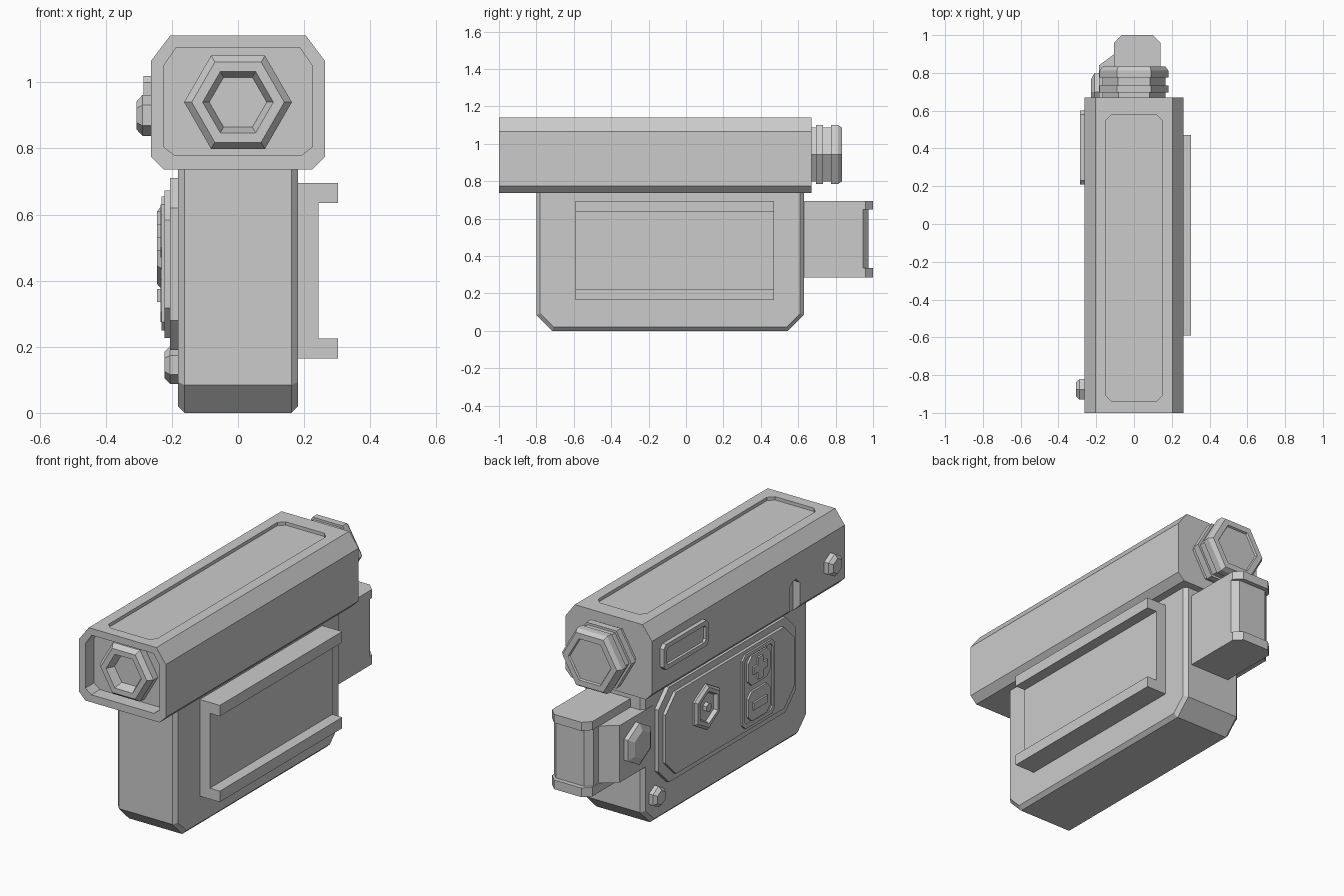
import bpy, math
from mathutils import Vector

default = bpy.data.objects.get("Cube")
if default:
    bpy.data.objects.remove(default, do_unlink=True)

GREY = (0.6, 0.6, 0.6, 1.0)
grey = bpy.data.materials.new("plain grey")
grey.use_nodes = True
grey.diffuse_color = GREY
grey.node_tree.nodes["Principled BSDF"].inputs["Base Color"].default_value = GREY


def rect(a0, b0, a1, b1, low=0, high=None):
    """Rectangle outline with cut corners; low and high are corner cuts (number or pair)."""
    high = low if high is None else high
    lo = low if isinstance(low, tuple) else (low, low)
    hi = high if isinstance(high, tuple) else (high, high)
    pts = [(a0 + lo[0], b0), (a1 - lo[0], b0), (a1, b0 + lo[1]), (a1, b1 - hi[1]),
           (a1 - hi[0], b1), (a0 + hi[0], b1), (a0, b1 - hi[1]), (a0, b0 + lo[1])]
    return [p for i, p in enumerate(pts) if p != pts[i - 1]]


def hexa(a, b, r, turn=0):
    return [(a + r * math.cos(math.radians(60 * i + turn)),
             b + r * math.sin(math.radians(60 * i + turn))) for i in range(6)]


def stack(name, axis, layers):
    """Closed solid joining equal-length outlines placed at depths along an axis."""
    place = {"x": lambda d, a, b: (d, a, b),
             "y": lambda d, a, b: (a, d, b),
             "z": lambda d, a, b: (a, b, d)}[axis]
    n = len(layers[0][1])
    verts = [place(d, a, b) for d, outline in layers for a, b in outline]
    faces = [tuple(range(n)), tuple(range(len(verts) - n, len(verts)))]
    for k in range(len(layers) - 1):
        for i in range(n):
            j = (i + 1) % n
            faces.append((k * n + i, k * n + j, k * n + n + j, k * n + n + i))
    mesh = bpy.data.meshes.new(name)
    mesh.from_pydata(verts, [], faces)
    mesh.materials.append(grey)
    obj = bpy.data.objects.new(name, mesh)
    bpy.context.collection.objects.link(obj)
    # consistent outward normals
    import bmesh
    bm = bmesh.new()
    bm.from_mesh(mesh)
    bmesh.ops.recalc_face_normals(bm, faces=bm.faces)
    bm.to_mesh(mesh)
    bm.free()
    return obj


def cut(target, cutter):
    """Subtract the cutter and remove it."""
    cutter.hide_render = True
    mod = target.modifiers.new("cut", "BOOLEAN")
    mod.operation, mod.solver, mod.object = "DIFFERENCE", "EXACT", cutter
    bpy.context.view_layer.update()
    graph = bpy.context.evaluated_depsgraph_get()
    mesh = bpy.data.meshes.new_from_object(target.evaluated_get(graph))
    target.modifiers.clear()
    target.data = mesh
    bpy.data.objects.remove(cutter, do_unlink=True)


def bolt(name, y, z, r, x0, x1, turn=30):
    """Hexagonal bolt head with a bevelled rim, facing -x."""
    stack(name, "x", [(x0 + 0.02, hexa(y, z, r, turn)),
                      (x1 + 0.018, hexa(y, z, r, turn)),
                      (x1, hexa(y, z, r * 0.68, turn))])


def tray(name, box, corner, x0, x1, wall, depth):
    """Raised frame with a sunken floor, facing -x."""
    y0, z0, y1, z1 = box
    outer = rect(y0, z0, y1, z1, corner)
    inner = rect(y0 + wall, z0 + wall, y1 - wall, z1 - wall, corner * 0.7)
    stack(name, "x", [(x0, outer), (x1, outer), (x1, inner), (x1 + depth, inner)])


# Upper housing with a sunken front, a top panel and a side slot
shell = rect(-0.263, 0.737, 0.263, 1.142, (0.038, 0.038), (0.058, 0.077))
mouth = rect(-0.225, 0.778, 0.225, 1.105, (0.035, 0.027), (0.038, 0.055))
housing = stack("upper_housing", "y", [(0.67, shell), (-1, shell), (-1, mouth), (-0.925, mouth)])
cut(housing, stack("panel_cutter", "z", [(d, rect(-0.147, -0.94, 0.147, 0.58, 0.03))
                                         for d in (1.124, 1.3)]))
cut(housing, stack("slot_cutter", "x", [(d, rect(-0.61, 0.7, -0.52, 0.93, 0, 0.03))
                                        for d in (-0.4, -0.222)]))

# Front hexagonal nozzle
stack("front_nozzle", "y", [(d, hexa(0, 0.94, r)) for d, r in
      [(-0.9, 0.163), (-0.965, 0.163), (-0.99, 0.14), (-0.99, 0.107), (-0.945, 0.087)]])

# Rear ribbed hexagonal cap
stack("rear_cap", "y", [(d, hexa(0, 0.943, r)) for d, r in
      [(0.64, 0.166), (0.695, 0.166), (0.695, 0.182), (0.733, 0.182), (0.733, 0.168),
       (0.775, 0.168), (0.775, 0.182), (0.813, 0.182), (0.835, 0.165), (0.835, 0.13),
       (0.825, 0.125)]])

# Lower body with bevelled side edges
body = rect(-0.8, 0, 0.63, 0.76, 0.085, 0)
body_in = rect(-0.78, 0.02, 0.61, 0.76, 0.073, 0)
stack("lower_body", "x", [(-0.182, body_in), (-0.162, body), (0.162, body), (0.182, body_in)])

# Channel rail on the left side
rail = [(0.17, 0.165), (0.303, 0.165), (0.303, 0.225), (0.243, 0.225),
        (0.243, 0.635), (0.303, 0.635), (0.303, 0.695), (0.17, 0.695)]
stack("side_rail", "y", [(-0.59, rail), (0.47, rail)])

# Rear block with a cap above and below
core = rect(-0.1, 0.55, 0.14, 0.975, 0, (0.035, 0.03))
flange = rect(-0.105, 0.55, 0.14, 1.0, 0, 0.04)
stack("rear_block", "z", [(0.32, core), (0.66, core)])
for name, z0, z1 in (("rear_block_bottom", 0.285, 0.335), ("rear_block_top", 0.648, 0.695)):
    stack(name, "z", [(z0, flange), (z1, flange)])

# Hinge bracket beside the rear block
bracket = [(-0.185, 0.55), (-0.09, 0.55), (-0.09, 0.91), (-0.185, 0.84)]
stack("hinge_bracket", "z", [(0.335, bracket), (0.648, bracket)])
bolt("hinge_bolt", 0.7, 0.5, 0.115, -0.185, -0.227)

# Small bolts
bolt("housing_bolt", -0.875, 0.9, 0.062, -0.263, -0.307)
bolt("body_bolt", 0.53, 0.145, 0.058, -0.182, -0.223)

# Layered control plate
for name, x0, x1, m in (("plate_base", -0.17, -0.205, 0), ("plate_face", -0.2, -0.222, 0.037)):
    outline = rect(-0.66 + m, 0.19 + m, 0.53 - m, 0.71 - m, 0.09)
    stack(name, "x", [(x0, outline), (x1, outline)])

# Hexagonal dial with a centre post
stack("dial_ring", "x", [(d, hexa(0.15, 0.5, r, 30)) for d, r in
      [(-0.21, 0.125), (-0.232, 0.125), (-0.245, 0.11), (-0.245, 0.088), (-0.224, 0.08)]])
stack("dial_post", "x", [(d, hexa(0.15, 0.5, 0.025, 30)) for d in (-0.21, -0.245)])

# Button panel with raised plus and minus marks
tray("button_frame", (-0.44, 0.25, -0.16, 0.655), 0.025, -0.21, -0.232, 0.02, 0.008)
for name, z in (("upper_button", 0.55), ("lower_button", 0.355)):
    key = rect(-0.395, z - 0.08, -0.205, z + 0.08, 0.03)
    stack(name, "x", [(-0.215, key), (-0.235, key)])
w, s = 0.02, 0.06
quarter = [(s, -w), (s, w), (w, w)]
plus = []
for k in range(4):
    for a, b in quarter:
        for _ in range(k):
            a, b = -b, a
        plus.append((a - 0.3, b + 0.55))
stack("plus_mark", "x", [(d, plus) for d in (-0.23, -0.245)])
minus = rect(-0.36, 0.335, -0.24, 0.375)
stack("minus_mark", "x", [(d, minus) for d in (-0.23, -0.245)])

# Framed window on the housing side
tray("side_window", (0.21, 0.88, 0.6, 1.02), 0.02, -0.25, -0.286, 0.024, 0.015)
